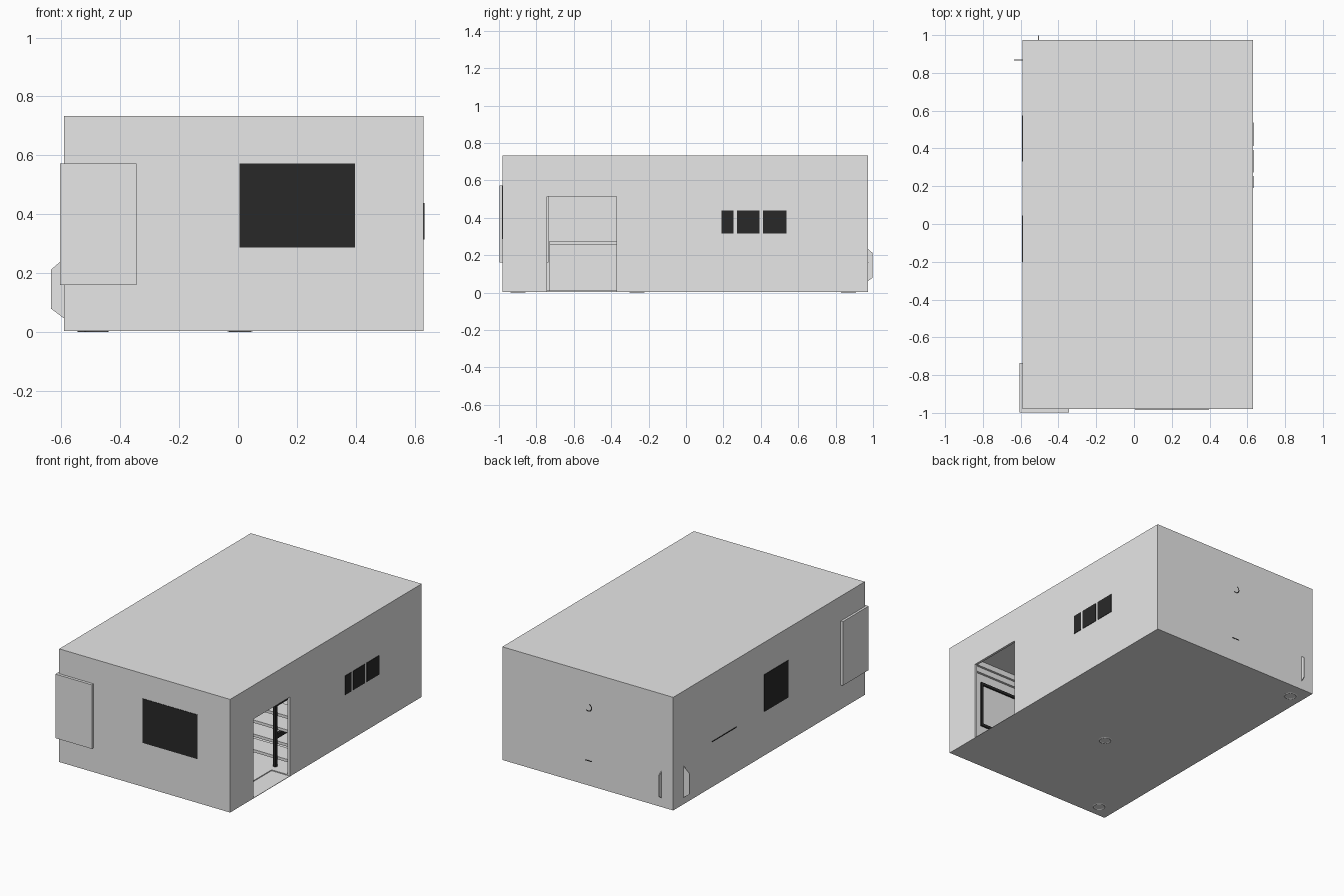
import bpy, bmesh, math
from mathutils import Vector

if "Cube" in bpy.data.objects:
    bpy.data.objects.remove(bpy.data.objects["Cube"])


def material(name, v):
    m = bpy.data.materials.new(name)
    m.diffuse_color = (v, v, v, 1)
    m.use_nodes = True
    m.node_tree.nodes["Principled BSDF"].inputs["Base Color"].default_value = m.diffuse_color
    return m


GREY = material("light_grey", 0.8)
DARK = material("near_black", 0.022)


def finish(name, bm, mat):
    bmesh.ops.recalc_face_normals(bm, faces=bm.faces)
    me = bpy.data.meshes.new(name)
    bm.to_mesh(me)
    bm.free()
    me.materials.append(mat)
    ob = bpy.data.objects.new(name, me)
    bpy.context.collection.objects.link(ob)
    return ob


def box(name, x, y, z, mat=GREY):
    """Box from its (min, max) range on each axis."""
    bm = bmesh.new()
    bmesh.ops.create_cube(bm, size=1)
    for v in bm.verts:
        v.co = Vector([r[0] if c < 0 else r[1] for c, r in zip(v.co, (x, y, z))])
    return finish(name, bm, mat)


def cut(target, cutter):
    mod = target.modifiers.new("cut", "BOOLEAN")
    mod.object, mod.operation, mod.solver = cutter, "DIFFERENCE", "EXACT"
    cutter.hide_render = True
    bpy.context.view_layer.objects.active = target
    bpy.ops.object.modifier_apply(modifier=mod.name)
    bpy.data.objects.remove(cutter)


X0, X1, Y0, Y1, TOP = -0.59, 0.63, -0.98, 0.973, 0.733

# Hollow room with a doorway in the right wall
room = box("room_shell", (X0, X1), (Y0, Y1), (0.003, TOP))
cut(room, box("inside_cutter", (X0 + .015, X1 - .015), (Y0 + .015, Y1 - .015), (0.012, 0.70)))
cut(room, box("door_cutter", (0.5, 0.7), (-0.742, -0.372), (0.006, 0.515)))

# Corner cabinet that pokes through two walls
box("corner_cabinet", (-0.605, -0.345), (-0.998, -0.735), (0.16, 0.573))

# Dark window panes on the outer walls
P = 0.003
box("front_window", (0.005, 0.398), (Y0 - P, Y0 + .005), (0.287, 0.572), DARK)
for i, (a, b) in enumerate([(0.19, 0.255), (0.272, 0.392), (0.412, 0.538)]):
    box(f"right_window_{i + 1}", (X1 - .005, X1 + P), (a, b), (0.315, 0.438), DARK)
box("left_window", (X0 - P, X0 + .005), (-0.20, 0.045), (0.286, 0.526), DARK)
box("left_window_sill", (X0 - P, X0 + .005), (0.33, 0.575), (0.293, 0.298), DARK)

# Dark frame around the front window on the inside
for name, x, z in [("top", (0.0, 0.40), (0.555, 0.572)), ("bottom", (0.0, 0.40), (0.27, 0.287)),
                   ("left", (0.0, 0.017), (0.27, 0.572)), ("right", (0.383, 0.40), (0.27, 0.572))]:
    box("inner_frame_" + name, x, (-0.966, -0.955), z, DARK)

# Small round mark and slot on the back wall
bm = bmesh.new()
rings = []
for i in range(11):
    a = math.radians(70 - 20 * i)
    rings.append([bm.verts.new((0.015 - r * math.cos(a), Y1 + .002, 0.507 + r * math.sin(a)))
                  for r in (0.02, 0.027)])
for p, q in zip(rings, rings[1:]):
    bm.faces.new((p[0], p[1], q[1], q[0]))
finish("back_ring_mark", bm, DARK)
box("back_slot", (-0.01, 0.04), (Y1 - .005, Y1 + .002), (0.160, 0.165), DARK)

# Crossed flat blades in the back corner, just reaching through the walls
CX, CY = -0.505, 0.868
half = [(0.05, 0.02), (0.13, 0.08), (0.13, 0.212), (0.05, 0.28)]
outline = half + [(-u, z) for u, z in reversed(half)]
for name, dx, dy in [("blade_across", 1, 0), ("blade_along", 0, 1)]:
    bm = bmesh.new()
    bm.faces.new([bm.verts.new((CX + dx * u, CY + dy * u, z)) for u, z in outline])
    ob = finish(name, bm, GREY)
    s = ob.modifiers.new("thickness", "SOLIDIFY")
    s.thickness, s.offset = 0.004, 0

# Round feet under the floor
for i, (x, y) in enumerate([(CX, CY), (0.007, -0.262), (-0.48, -0.898)]):
    bpy.ops.mesh.primitive_torus_add(location=(x, y, 0.010), major_radius=0.035, minor_radius=0.010,
                                     major_segments=24, minor_segments=8)
    foot = bpy.context.object
    foot.name = f"floor_ring_{i + 1}"
    foot.data.materials.append(GREY)
    bpy.ops.object.shade_smooth_by_angle()

# Counter along the far wall and trim under the ceiling
box("counter_top", (X0 + .015, -0.35), (-0.73, 0.2), (0.255, 0.275))
box("counter_base", (X0 + .015, -0.37), (-0.73, 0.2), (0.012, 0.255))
box("ceiling_trim_upper", (X0 + .015, X1 - .015), (Y0 + .015, Y0 + .045), (0.665, 0.70))
box("ceiling_trim_lower", (X0 + .015, X1 - .015), (Y0 + .015, Y0 + .03), (0.63, 0.665))

# Shelves behind the doorway
for i, z in enumerate([0.05, 0.15, 0.24, 0.33]):
    box(f"shelf_{i + 1}", (0.15, 0.58), (-0.30, -0.17), (z, z + 0.018))

# Dark rack beside the shelves
box("rack_post", (0.48, 0.50), (-0.33, -0.31), (0.012, 0.45), DARK)
for i, z in enumerate([0.19, 0.40]):
    box(f"rack_rail_{i + 1}", (0.48, 0.50), (-0.31, -0.14), (z, z + 0.03), DARK)
